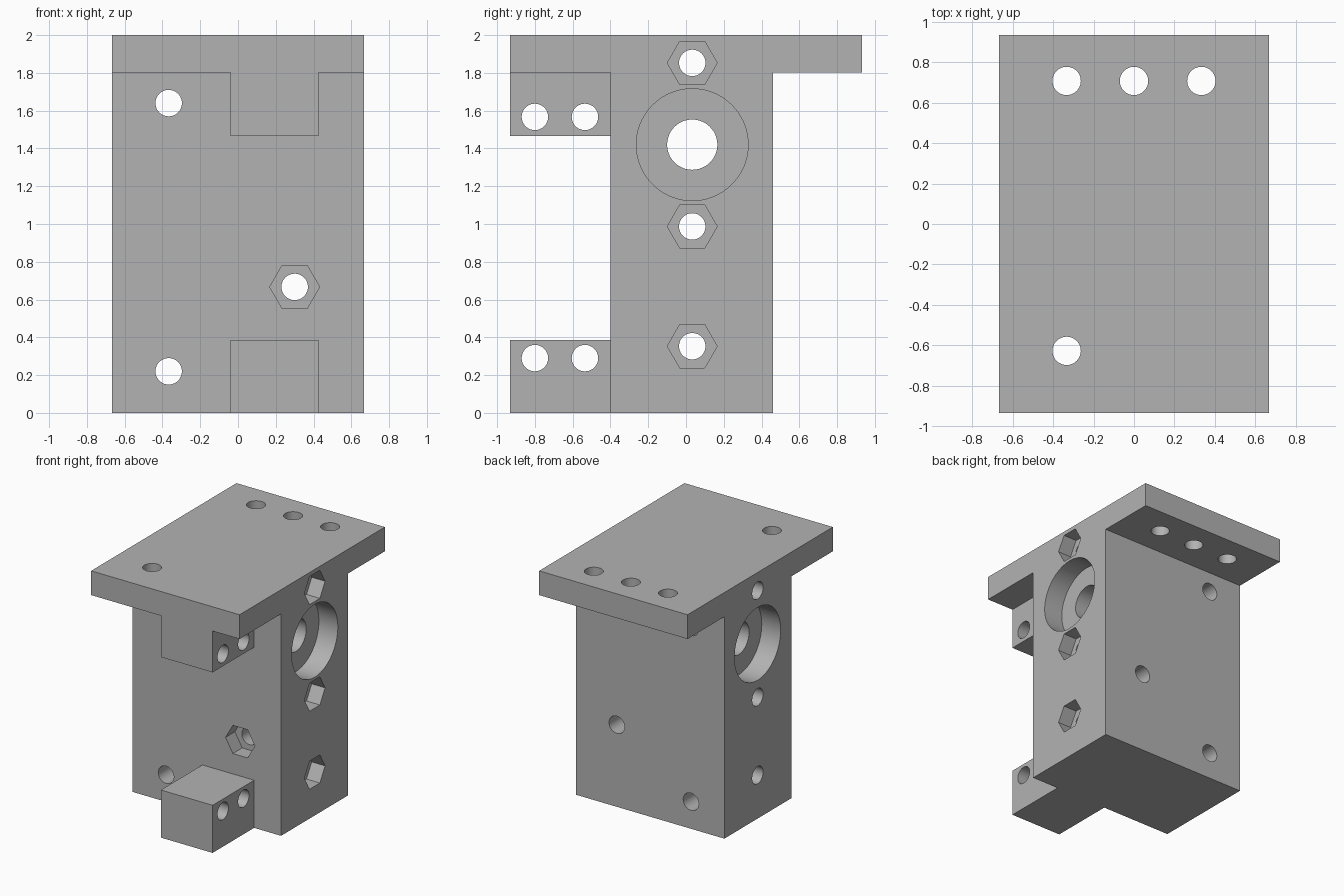
import bpy
from math import pi
from mathutils import Matrix, Vector

cube = bpy.data.objects.get("Cube")
if cube:
    bpy.data.objects.remove(cube, do_unlink=True)

grey = bpy.data.materials.new("plain_grey")
grey.use_nodes = True
colour = (0.45, 0.45, 0.45, 1)
grey.diffuse_color = colour
grey.node_tree.nodes["Principled BSDF"].inputs["Base Color"].default_value = colour


def add_object(name, verts, faces):
    mesh = bpy.data.meshes.new(name)
    mesh.from_pydata(verts, [], faces)
    mesh.materials.append(grey)
    obj = bpy.data.objects.new(name, mesh)
    bpy.context.collection.objects.link(obj)
    return obj


def box(name, x0, x1, y0, y1, z0, z1):
    verts = [(x, y, z) for x in (x0, x1) for y in (y0, y1) for z in (z0, z1)]
    faces = [(0, 1, 3, 2), (4, 6, 7, 5), (0, 4, 5, 1),
             (2, 3, 7, 6), (0, 2, 6, 4), (1, 5, 7, 3)]
    return add_object(name, verts, faces)


helpers = []


def attach(helper, operation):
    """Add or cut a helper shape on the bracket."""
    mod = bracket.modifiers.new(helper.name, "BOOLEAN")
    mod.operation, mod.object, mod.solver = operation, helper, "EXACT"
    helper.hide_render = True
    helpers.append(helper)


def drill(axis, a, b, radius, start=-2.5, end=2.5, sides=48):
    """Cut a prism along an axis; a and b are the other two coordinates."""
    bpy.ops.mesh.primitive_cylinder_add(vertices=sides, radius=radius, depth=end - start)
    tool = bpy.context.object
    tool.name = "hole_cutter"
    middle = (start + end) / 2
    # the hexagons point sideways on both the side and the front
    turn = Matrix.Rotation(pi / 2, 4, "Z")
    if axis == "x":
        spin, place = Matrix.Rotation(pi / 2, 4, "Y"), Vector((middle, a, b))
    elif axis == "y":
        spin, place = Matrix.Rotation(pi / 2, 4, "X") @ turn, Vector((a, middle, b))
    else:
        spin, place = Matrix.Identity(4), Vector((a, b, middle))
    tool.data.transform(Matrix.Translation(place) @ spin)
    attach(tool, "DIFFERENCE")


HALF_X, HALF_Y = 0.667, 0.933
FRONT, BACK, PLATE_Z = -0.4, 0.46, 1.803
HOLE, NUT, NUT_DEPTH = 0.07, 0.132, 0.12

# main block with its overhanging top plate, as one side profile
profile = [(FRONT, 0), (BACK, 0), (BACK, PLATE_Z), (HALF_Y, PLATE_Z),
           (HALF_Y, 2), (-HALF_Y, 2), (-HALF_Y, PLATE_Z), (FRONT, PLATE_Z)]
n = len(profile)
bracket = add_object(
    "bracket",
    [(x, y, z) for x in (-HALF_X, HALF_X) for y, z in profile],
    [tuple(reversed(range(n))), tuple(range(n, 2 * n))]
    + [(i, (i + 1) % n, (i + 1) % n + n, i + n) for i in range(n)])

# two lugs on the front
attach(box("upper_lug", -0.04, 0.425, -HALF_Y, -0.3, 1.467, 1.9), "UNION")
attach(box("lower_lug", -0.04, 0.425, -HALF_Y, -0.3, 0, 0.387), "UNION")

# lug holes, stopping short of the side faces' other features
for z in (1.567, 0.29):
    for y in (-0.8, -0.535):
        drill("x", y, z, HOLE)

# plate holes
for x, y in ((-0.333, 0.707), (0, 0.707), (0.333, 0.707), (-0.333, -0.627)):
    drill("z", x, y, HOLE, 1.7, 2.2)

# side to side holes with nut pockets on the left side
for z in (1.853, 0.987, 0.353):
    drill("x", 0.033, z, HOLE)
    drill("x", 0.033, z, NUT, HALF_X - NUT_DEPTH, 1, 6)

# shaft bore with a bearing seat on each side
drill("x", 0.033, 1.42, 0.133)
drill("x", 0.033, 1.42, 0.296, HALF_X - 0.17, 1, 72)
drill("x", 0.033, 1.42, 0.296, -1, 0.17 - HALF_X, 72)

# front to back holes, one with a nut pocket
for x, z in ((-0.367, 1.64), (-0.367, 0.22), (0.3, 0.667)):
    drill("y", x, z, HOLE)
drill("y", 0.3, 0.667, NUT, FRONT - 0.2, FRONT + NUT_DEPTH, 6)

# bake the shape and drop the helpers
bpy.context.view_layer.update()
graph = bpy.context.evaluated_depsgraph_get()
shape = bpy.data.meshes.new_from_object(bracket.evaluated_get(graph))
bracket.modifiers.clear()
bracket.data = shape
for helper in helpers:
    bpy.data.objects.remove(helper, do_unlink=True)
shape.materials.clear()
shape.materials.append(grey)
for face in shape.polygons:
    face.material_index = 0

bpy.ops.object.select_all(action="DESELECT")
bracket.select_set(True)
bpy.context.view_layer.objects.active = bracket
bpy.ops.object.shade_smooth_by_angle(angle=pi / 6)
